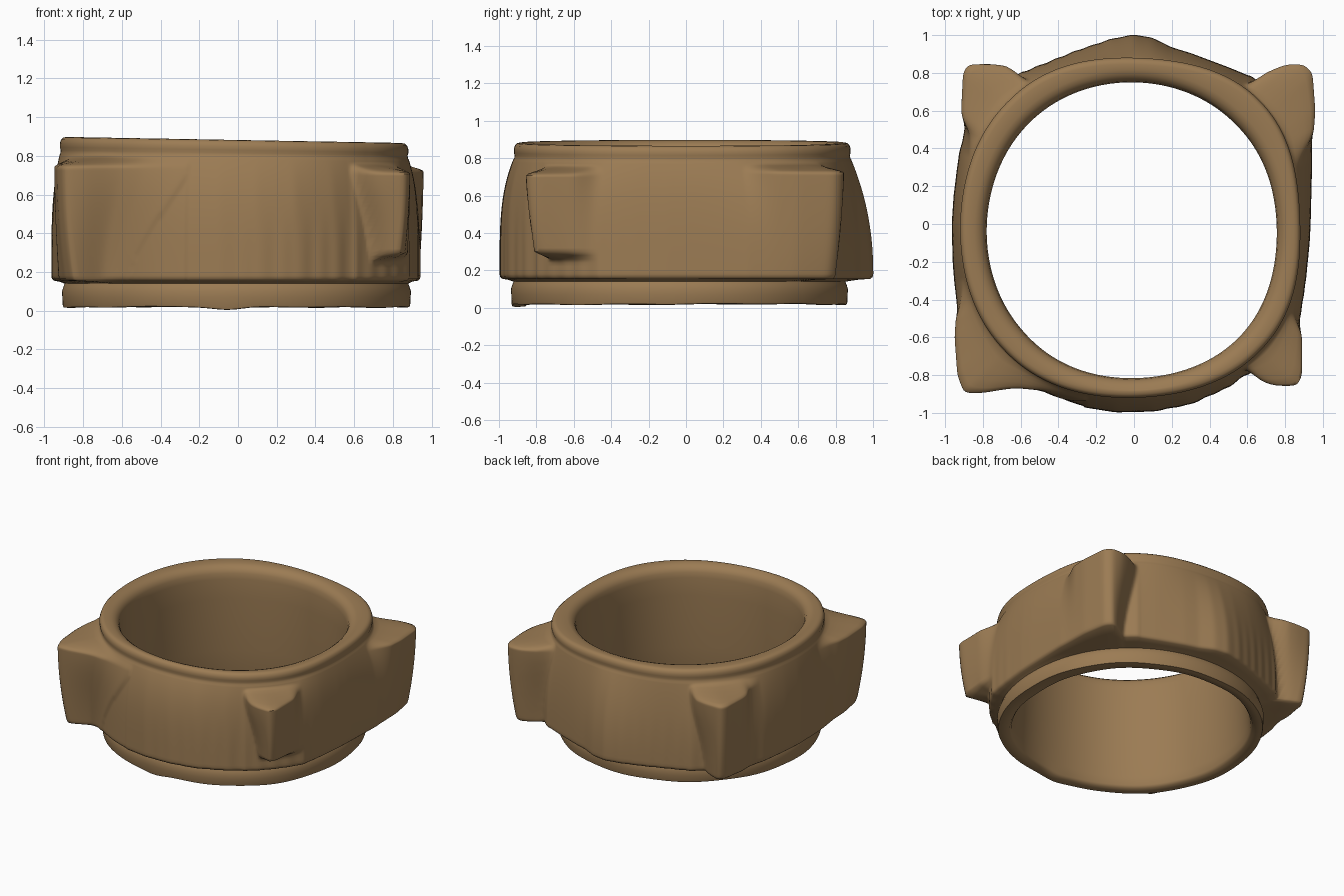
import bpy, bmesh, math

if "Cube" in bpy.data.objects:
    bpy.data.objects.remove(bpy.data.objects["Cube"])

SEG = 480

# Plan outline of the body with its four corner lugs, anticlockwise from the right
OUTLINE = [
    (.935, 0), (.945, .4), (.96, .6), (.945, .8), (.90, .845), (.8, .845), (.72, .81),
    (.66, .785), (.62, .78), (.5, .83), (.3, .905), (.2, .935), (.1, .985), (0, 1.003),
    (-.12, .98), (-.3, .92), (-.5, .84), (-.6, .80), (-.66, .835), (-.75, .847),
    (-.88, .845), (-.905, .8), (-.915, .6), (-.90, .5), (-.93, .35), (-.955, .15),
    (-.965, 0), (-.96, -.2), (-.94, -.45), (-.95, -.6), (-.935, -.8), (-.9, -.895),
    (-.8, -.895), (-.68, -.875), (-.62, -.87), (-.5, -.9), (-.3, -.965), (-.1, -.997),
    (.1, -.993), (.3, -.955), (.5, -.865), (.61, -.785), (.67, -.835), (.75, -.857),
    (.865, -.857), (.89, -.8), (.89, -.6), (.88, -.5), (.91, -.3), (.93, -.1)]

# Lugs: centre angle, top, bottom, which side of it narrows downwards
LUGS = [(43, .76, .16, 1), (136, .76, .16, -1), (225, .77, .16, 1), (316, .745, .27, -1)]


def smooth(a, b, x):
    t = max(0, min(1, (x - a) / (b - a)))
    return t * t * (3 - 2 * t)


POLAR = sorted((math.degrees(math.atan2(y, x)) % 360, x, y) for x, y in OUTLINE)


def ray(deg):
    """Distance from the centre to the outline in one direction."""
    deg %= 360
    c, s = math.cos(math.radians(deg)), math.sin(math.radians(deg))
    n = len(POLAR)
    for i in range(n):
        a, x0, y0 = POLAR[i]
        b, x1, y1 = POLAR[(i + 1) % n]
        if b <= a:
            b += 360
        if a <= deg <= b:
            den = c * (y1 - y0) - s * (x1 - x0)
            return (x0 * (y1 - y0) - y0 * (x1 - x0)) / den
    return 0.95


TABLE = [ray(i * 360 / SEG) for i in range(SEG)]
for _ in range(2):
    TABLE = [(TABLE[i - 1] + 2 * TABLE[i] + TABLE[(i + 1) % SEG]) / 4 for i in range(SEG)]


def full(deg):
    f = (deg % 360) * SEG / 360
    i = int(f)
    return TABLE[i % SEG] * (1 - f + i) + TABLE[(i + 1) % SEG] * (f - i)


def square(a):
    """Slight squareness, strongest at the front right corner."""
    return .5 * (1 - math.cos(4 * a)) * (.01 + .016 * max(0, math.cos(a + .8)))


def rim(deg):
    a = math.radians(deg)
    corner = .5 * (1 - math.cos(4 * a)) * (.02 + .03 * max(0, math.cos(a - .785)))
    return 0.90 - .02 * math.cos(a) - .02 * math.sin(a) + square(a) + corner


def flange(deg):
    a = math.radians(deg)
    return 0.893 - .008 * math.cos(a) - .035 * math.sin(a) + square(a)


def hole(deg):
    a = math.radians(deg)
    return .767 + .016 * math.sin(a) ** 2 - .012 * math.cos(a) - .033 * math.sin(a) + square(a)


def gap(deg, c):
    return (deg - c + 180) % 360 - 180


def clipped(deg):
    r = full(deg)
    near = min(abs(gap(deg, l[0])) for l in LUGS)
    return min(r, 1.0) if near < 30 else r


def body(deg, z):
    """Outer wall: tapered band plus the lug standing out at each corner."""
    base = clipped(deg)
    u = max(0, (z - .17) / .63)
    back = max(0, math.sin(math.radians(deg)))
    s = u ** (3.6 - 1.4 * back)
    r = base + (rim(deg) - base) * s
    # faint vertical ribs low on the walls
    ribs = max(0, math.sin(math.radians(deg * 2 + 200))) * (1 - smooth(.25, .6, z))
    r += .002 * ribs * math.sin(math.radians(deg * 60))
    c, top, bot, side = min(LUGS, key=lambda l: abs(gap(deg, l[0])))
    d = gap(deg, c)
    t = max(0, min(1, (top - z) / (top - bot)))
    if d * side > 0:
        d *= 1 + 1.9 * t ** 2
    e = max(0, full(c + d) - clipped(c + d)) if abs(d) < 30 else 0
    f = (1 - smooth(top - .035, top + .025, z)) * (1 - .25 * t ** 2)
    if bot > .2:
        f *= smooth(bot - .02, bot + .03, z)
    return r + f * (e + smooth(0, .08, e) * max(0, base - r))


def top_z(deg, z):
    return z - .016 * math.cos(math.radians(deg)) * smooth(.6, .88, z)


# Profile rows: (radius rule, height), up the outside and down the inside
rows = []


def row(rule, z):
    rows.append((rule, z))


# lower flange
for off, z in ((-.02, .018), (0, .02), (.004, .03), (.006, .07), (.008, .1), (0, .125), (-.006, .14)):
    row(lambda d, o=off: flange(d) + o, z)
# underside ledge and main wall
row(lambda d: .5 * flange(d) + .5 * body(d, .16) - .01, .15)
row(lambda d: body(d, .165) - .015, .155)
row(lambda d: body(d, .17) - .003, .165)
for z in [.18 + .02 * i for i in range(27)] + [.71, .72, .73, .74, .75, .76, .77, .78, .79]:
    row(lambda d, z=z: body(d, z), z)
# groove, rounded top lip
for off, z in ((-.002, .80), (-.004, .815), (0, .83), (0, .85), (-.006, .868), (-.018, .879), (-.035, .882)):
    row(lambda d, o=off: rim(d) + o, z)
for off, z in ((.065, .881), (.04, .872), (.018, .855), (.006, .83), (0, .79), (0, .65), (.004, .45),
               (.012, .25), (.022, .1), (.032, .04), (.045, .02)):
    row(lambda d, o=off: hole(d) + o, z)

bm = bmesh.new()
grid = []
for rule, z in rows:
    loop = []
    for i in range(SEG):
        d = i * 360 / SEG
        a = math.radians(d)
        r = rule(d)
        h = top_z(d, z)
        # uneven bottom edge, lowest at the front
        if z < .05:
            dip = math.exp(-((d - 267) / 7) ** 2)
            h += .004 * math.sin(7 * a) * math.sin(4 * a + 1) - .016 * dip
        loop.append(bm.verts.new((r * math.cos(a), r * math.sin(a), max(0, h))))
    grid.append(loop)
for j in range(len(grid)):
    A, B = grid[j], grid[(j + 1) % len(grid)]
    for i in range(SEG):
        k = (i + 1) % SEG
        bm.faces.new((A[i], A[k], B[k], B[i]))
bmesh.ops.recalc_face_normals(bm, faces=bm.faces)
mesh = bpy.data.meshes.new("lugged_ring")
bm.to_mesh(mesh)
bm.free()

# Single brown colour
mat = bpy.data.materials.new("tan_brown")
mat.diffuse_color = (0.33, 0.20, 0.088, 1)
mat.use_nodes = True
mat.node_tree.nodes["Principled BSDF"].inputs["Base Color"].default_value = mat.diffuse_color
mesh.materials.append(mat)
ring = bpy.data.objects.new("lugged_ring", mesh)
bpy.context.collection.objects.link(ring)
bpy.context.view_layer.objects.active = ring
ring.select_set(True)
bpy.ops.object.shade_smooth_by_angle(angle=math.radians(60))
